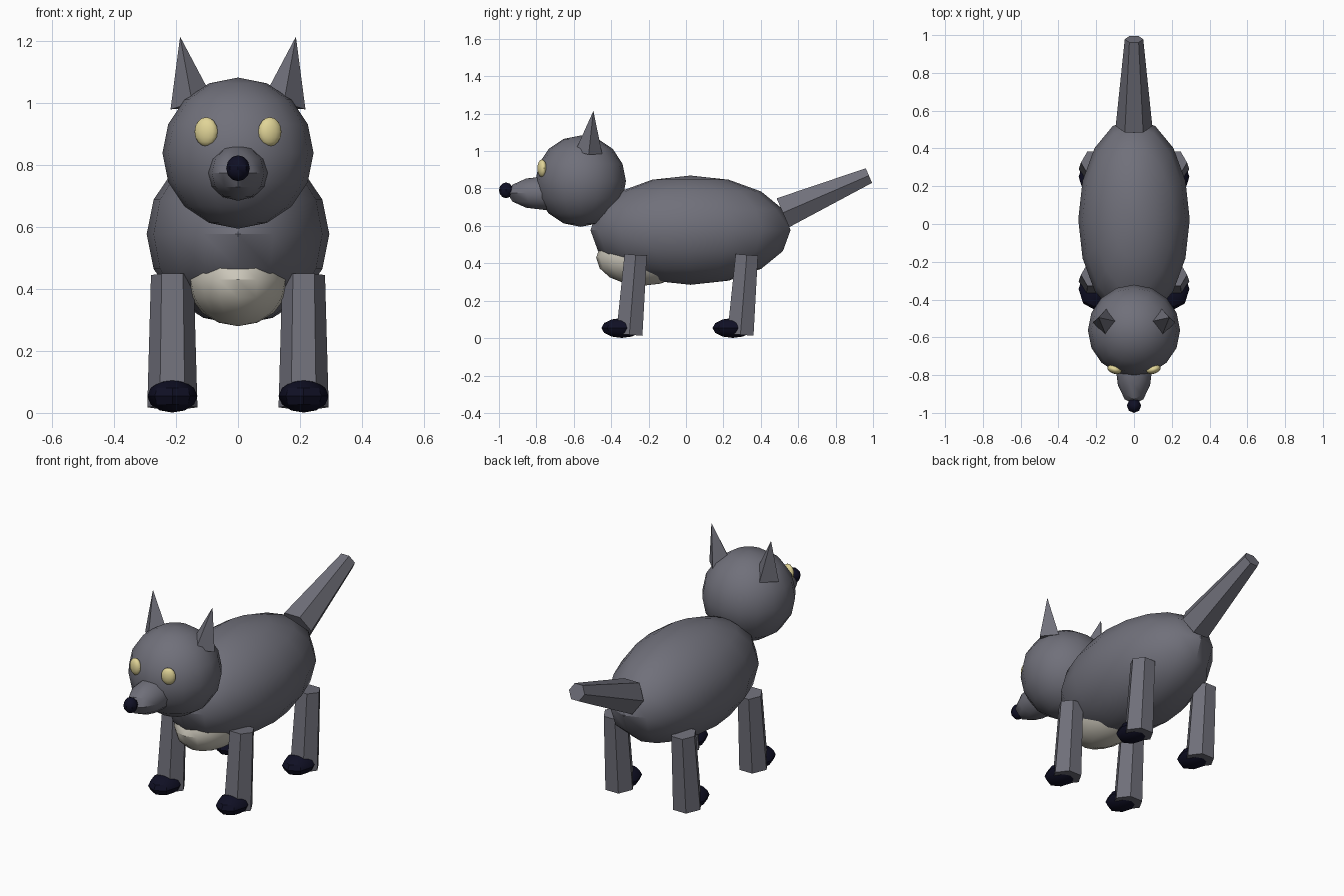
import bpy, math
from mathutils import Vector

if "Cube" in bpy.data.objects:
    bpy.data.objects.remove(bpy.data.objects["Cube"])


def material(name, rgb):
    m = bpy.data.materials.new(name)
    m.diffuse_color = (*rgb, 1)
    m.use_nodes = True
    m.node_tree.nodes["Principled BSDF"].inputs["Base Color"].default_value = m.diffuse_color
    return m


GREY = material("grey_fur", (0.162, 0.162, 0.195))
CREAM = material("cream_fur", (0.60, 0.57, 0.49))
DARK = material("dark_navy", (0.005, 0.005, 0.018))
YELLOW = material("pale_yellow", (0.75, 0.66, 0.31))


def finish(name, mat):
    ob = bpy.context.object
    ob.name = name
    ob.data.materials.append(mat)
    bpy.ops.object.transform_apply(location=False, rotation=True, scale=True)
    bpy.ops.object.shade_smooth_by_angle(angle=math.radians(35))
    return ob


def ellipsoid(name, mat, loc, radii, segs=16, rings=8, turn=0):
    bpy.ops.mesh.primitive_uv_sphere_add(segments=segs, ring_count=rings, radius=1,
                                         location=loc, rotation=(0, 0, turn))
    bpy.context.object.scale = radii
    return finish(name, mat)


def taper(name, mat, start, end, r1, r2, sides, spin=0):
    # tapered prism running from start to end; spin sets the corner direction
    a, b = Vector(start), Vector(end)
    d = b - a
    bpy.ops.mesh.primitive_cone_add(vertices=sides, radius1=r1, radius2=r2, depth=d.length)
    ob = bpy.context.object
    ob.rotation_euler = (0, 0, spin)
    bpy.ops.object.transform_apply(location=False, rotation=True, scale=False)
    ob.location = (a + b) / 2
    ob.rotation_mode = 'QUATERNION'
    ob.rotation_quaternion = Vector((0, 0, 1)).rotation_difference(d)
    return finish(name, mat)


# Body and chest patch
ellipsoid("body", GREY, (0, 0.024, 0.577), (0.295, 0.535, 0.292))
ellipsoid("chest", CREAM, (0, -0.23, 0.43), (0.165, 0.25, 0.15))

# Head, snout and nose
ellipsoid("head", GREY, (0, -0.563, 0.839), (0.244, 0.242, 0.244))
ellipsoid("snout", GREY, (0, -0.755, 0.775), (0.098, 0.2, 0.09), 12, 6)
ellipsoid("nose", DARK, (0, -0.962, 0.79), (0.038, 0.038, 0.042), 8, 6)

# Tail: hexagonal taper with corners above and below
taper("tail", GREY, (0, 0.518, 0.67), (0, 0.978, 0.869), 0.097, 0.049, 6, math.pi / 2)

for side, s in (("left", 1), ("right", -1)):
    # Eyes, turned slightly outward
    ellipsoid(side + "_eye", YELLOW, (s * 0.103, -0.77, 0.908),
              (0.039, 0.023, 0.047), 16, 8, s * 0.3)
    # Four-sided ears
    taper(side + "_ear", GREY, (s * 0.147, -0.52, 0.993), (s * 0.187, -0.495, 1.215),
          0.072, 0, 4)
    # Legs lean slightly forward at the bottom, each with a paw
    for end, y in (("front", -0.286), ("back", 0.308)):
        taper(f"{end}_{side}_leg", GREY, (s * 0.212, y - 0.017, 0.018),
              (s * 0.212, y + 0.017, 0.445), 0.081, 0.069, 6, math.pi / 6 * 3)
        ellipsoid(f"{end}_{side}_paw", DARK, (s * 0.212, y - 0.058, 0.054),
                  (0.081, 0.108, 0.053), 8, 6)
